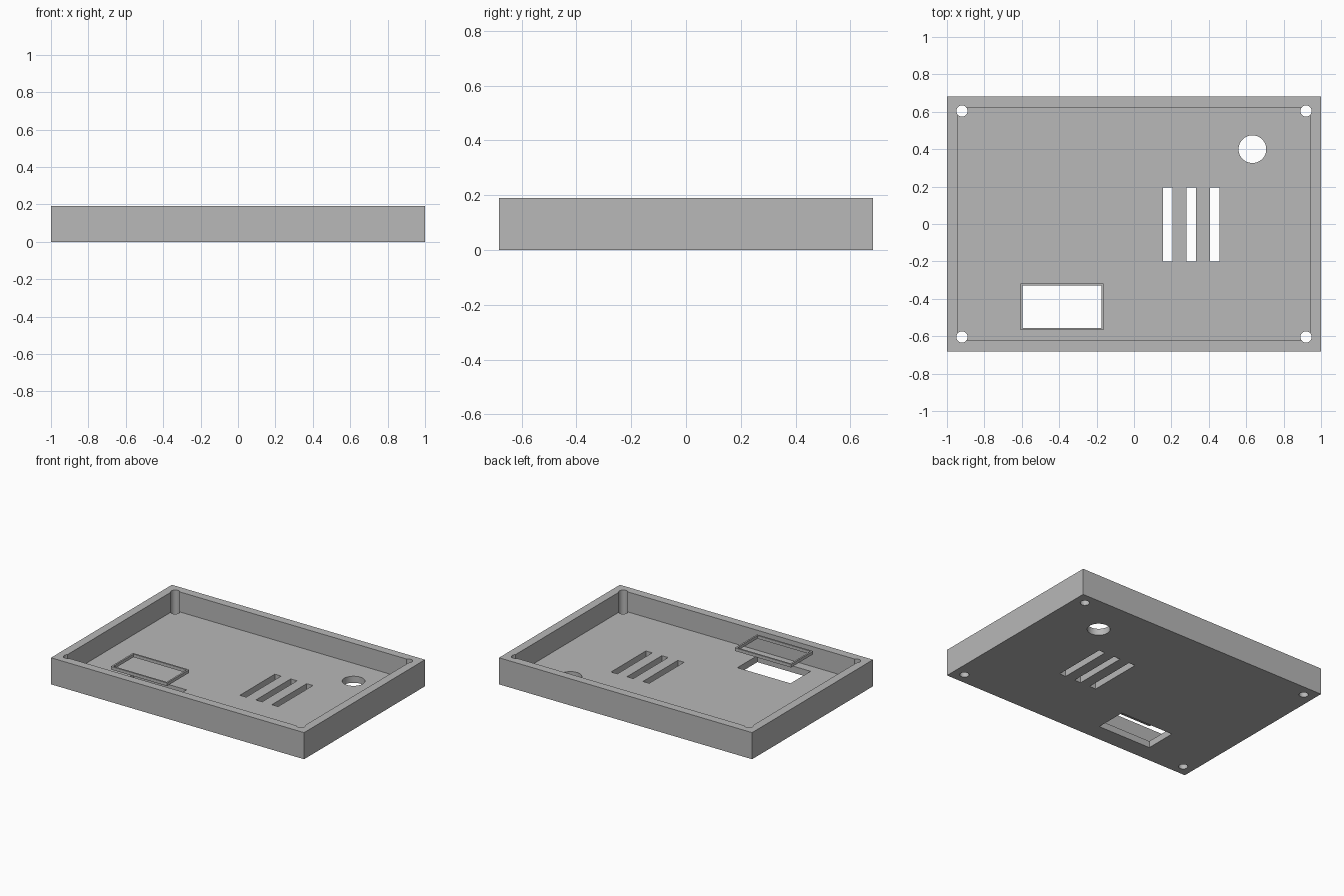
import bpy
import bmesh
from mathutils import Matrix

if "Cube" in bpy.data.objects:
    bpy.data.objects.remove(bpy.data.objects["Cube"], do_unlink=True)

HEIGHT, FLOOR, WALL = 0.19, 0.047, 0.06
HALF_X, HALF_Y = 1.0, 0.682
WINDOW = (-0.385, -0.443)           # window centre
WIN_X, WIN_Y = 0.42, 0.226          # window size
RIM = 0.012

grey = bpy.data.materials.new("plain grey")
grey.use_nodes = True
grey.diffuse_color = (0.48, 0.48, 0.48, 1)
grey.node_tree.nodes["Principled BSDF"].inputs["Base Color"].default_value = grey.diffuse_color


def add_box(bm, x, y, sx, sy, z0, z1):
    place = Matrix.Translation((x, y, (z0 + z1) / 2)) @ Matrix.Diagonal((sx, sy, z1 - z0, 1))
    bmesh.ops.create_cube(bm, size=1, matrix=place)


def add_cylinder(bm, x, y, radius, z0, z1):
    bmesh.ops.create_cone(bm, cap_ends=True, segments=48, radius1=radius, radius2=radius,
                          depth=z1 - z0, matrix=Matrix.Translation((x, y, (z0 + z1) / 2)))


def make_object(name, bm):
    mesh = bpy.data.meshes.new(name)
    bm.to_mesh(mesh)
    bm.free()
    mesh.materials.append(grey)
    obj = bpy.data.objects.new(name, mesh)
    bpy.context.scene.collection.objects.link(obj)
    return obj


def cut(obj, bm):
    """Subtract the solids in bm from obj, then drop the cutter."""
    cutter = make_object("cutter", bm)
    cutter.hide_render = True
    mod = obj.modifiers.new("cut", 'BOOLEAN')
    mod.operation, mod.solver, mod.object = 'DIFFERENCE', 'EXACT', cutter
    bpy.context.view_layer.objects.active = obj
    bpy.ops.object.modifier_apply(modifier=mod.name)
    bpy.data.objects.remove(cutter, do_unlink=True)


# Tray body with a hollow inside
bm = bmesh.new()
add_box(bm, 0, 0, 2 * HALF_X, 2 * HALF_Y, 0, HEIGHT)
tray = make_object("tray", bm)
bm = bmesh.new()
add_box(bm, 0, 0, 2 * (HALF_X - WALL), 2 * (HALF_Y - WALL), FLOOR, 1)
cut(tray, bm)

# Openings: corner screw holes, round hole, three slots, window
bm = bmesh.new()
for sx in (-1, 1):
    for sy in (-1, 1):
        add_cylinder(bm, sx * 0.92, sy * 0.604, 0.03, -1, 1)
add_cylinder(bm, 0.633, 0.4, 0.074, -1, 1)
for i in range(3):
    add_box(bm, 0.18 + i * 0.126, -0.003, 0.05, 0.394, -1, 1)
add_box(bm, *WINDOW, WIN_X, WIN_Y, -1, 1)
cut(tray, bm)

# Thin open frame level with the rim, above the window
bm = bmesh.new()
add_box(bm, *WINDOW, WIN_X + 2 * RIM, WIN_Y + 2 * RIM, HEIGHT - 0.022, HEIGHT)
window_frame = make_object("window_frame", bm)
bm = bmesh.new()
add_box(bm, *WINDOW, WIN_X, WIN_Y, -1, 1)
cut(window_frame, bm)

# Smooth round holes, sharp edges elsewhere
bpy.ops.object.select_all(action='DESELECT')
tray.select_set(True)
bpy.context.view_layer.objects.active = tray
bpy.ops.object.shade_smooth_by_angle()
